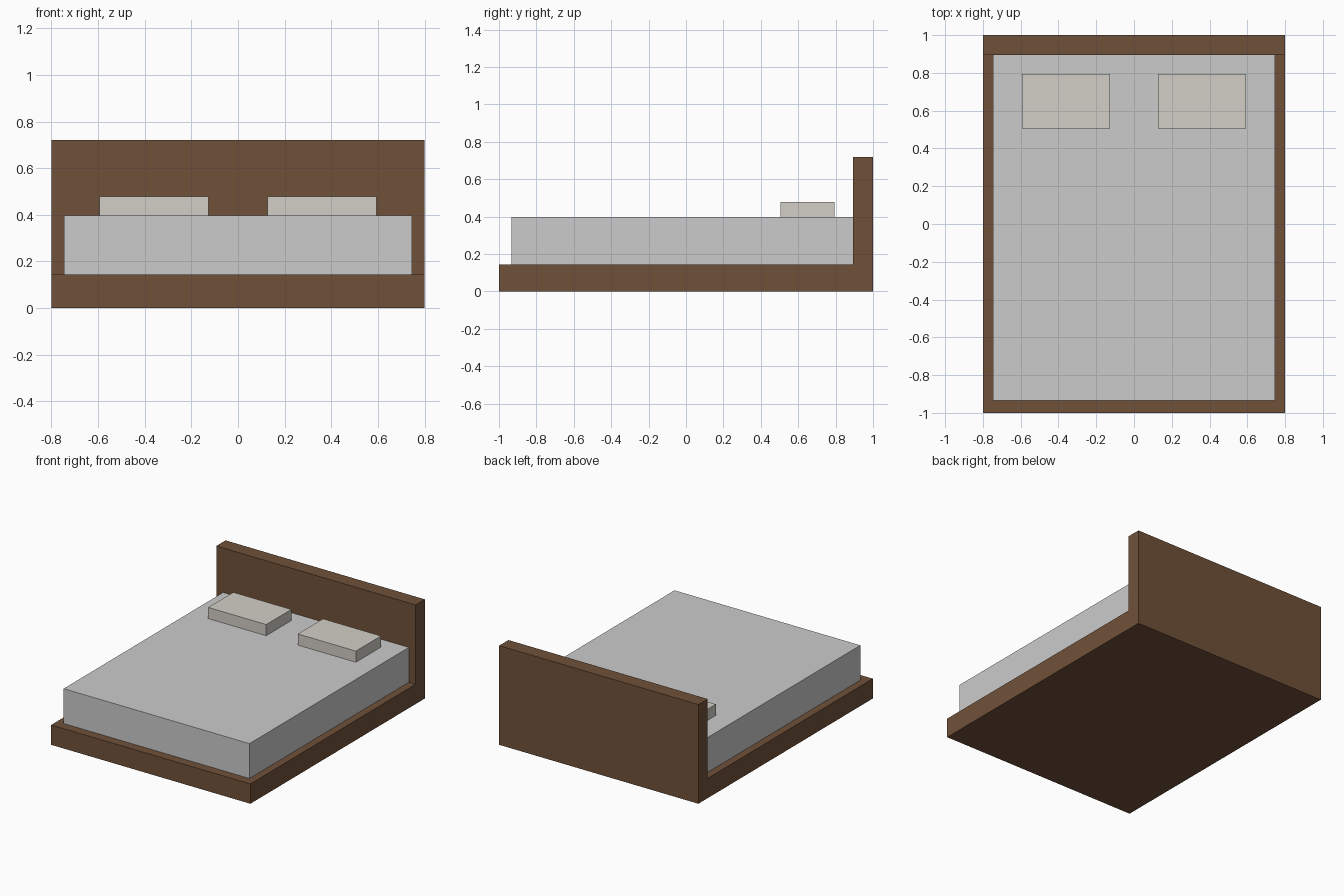
import bpy
import bmesh

if "Cube" in bpy.data.objects:
    bpy.data.objects.remove(bpy.data.objects["Cube"])


def material(name, rgb):
    mat = bpy.data.materials.new(name)
    mat.diffuse_color = (*rgb, 1)
    mat.use_nodes = True
    mat.node_tree.nodes["Principled BSDF"].inputs["Base Color"].default_value = mat.diffuse_color
    return mat


def extrude_profile(name, profile, x0, x1, mat=None):
    """Extrude a closed (y, z) profile along x."""
    bm = bmesh.new()
    face = bm.faces.new([bm.verts.new((x0, y, z)) for y, z in profile])
    ext = bmesh.ops.extrude_face_region(bm, geom=[face])
    moved = [v for v in ext["geom"] if isinstance(v, bmesh.types.BMVert)]
    bmesh.ops.translate(bm, verts=moved, vec=(x1 - x0, 0, 0))
    bmesh.ops.recalc_face_normals(bm, faces=bm.faces)
    mesh = bpy.data.meshes.new(name)
    bm.to_mesh(mesh)
    bm.free()
    if mat:
        mesh.materials.append(mat)
    obj = bpy.data.objects.new(name, mesh)
    bpy.context.collection.objects.link(obj)
    return obj


def box(name, x, y, z, mat=None):
    profile = [(y[0], z[0]), (y[1], z[0]), (y[1], z[1]), (y[0], z[1])]
    return extrude_profile(name, profile, x[0], x[1], mat)


wood = material("wood", (0.162, 0.083, 0.042))
linen = material("linen", (0.65, 0.62, 0.57))

BASE_TOP, MATTRESS_TOP, HEAD_FRONT = 0.144, 0.397, 0.894

# Platform base and headboard as one L-shaped piece
extrude_profile("bed_frame", [
    (-1, 0), (1, 0), (1, 0.72), (HEAD_FRONT, 0.72),
    (HEAD_FRONT, BASE_TOP), (-1, BASE_TOP)], -0.8, 0.8, wood)

# Mattress resting on the base against the headboard
box("mattress", (-0.746, 0.746), (-0.934, HEAD_FRONT), (BASE_TOP, MATTRESS_TOP))

# Pair of pillows
for side, cx in (("left", -0.36), ("right", 0.36)):
    box(f"pillow_{side}", (cx - 0.233, cx + 0.233), (0.505, 0.793),
        (MATTRESS_TOP, 0.478), linen)
